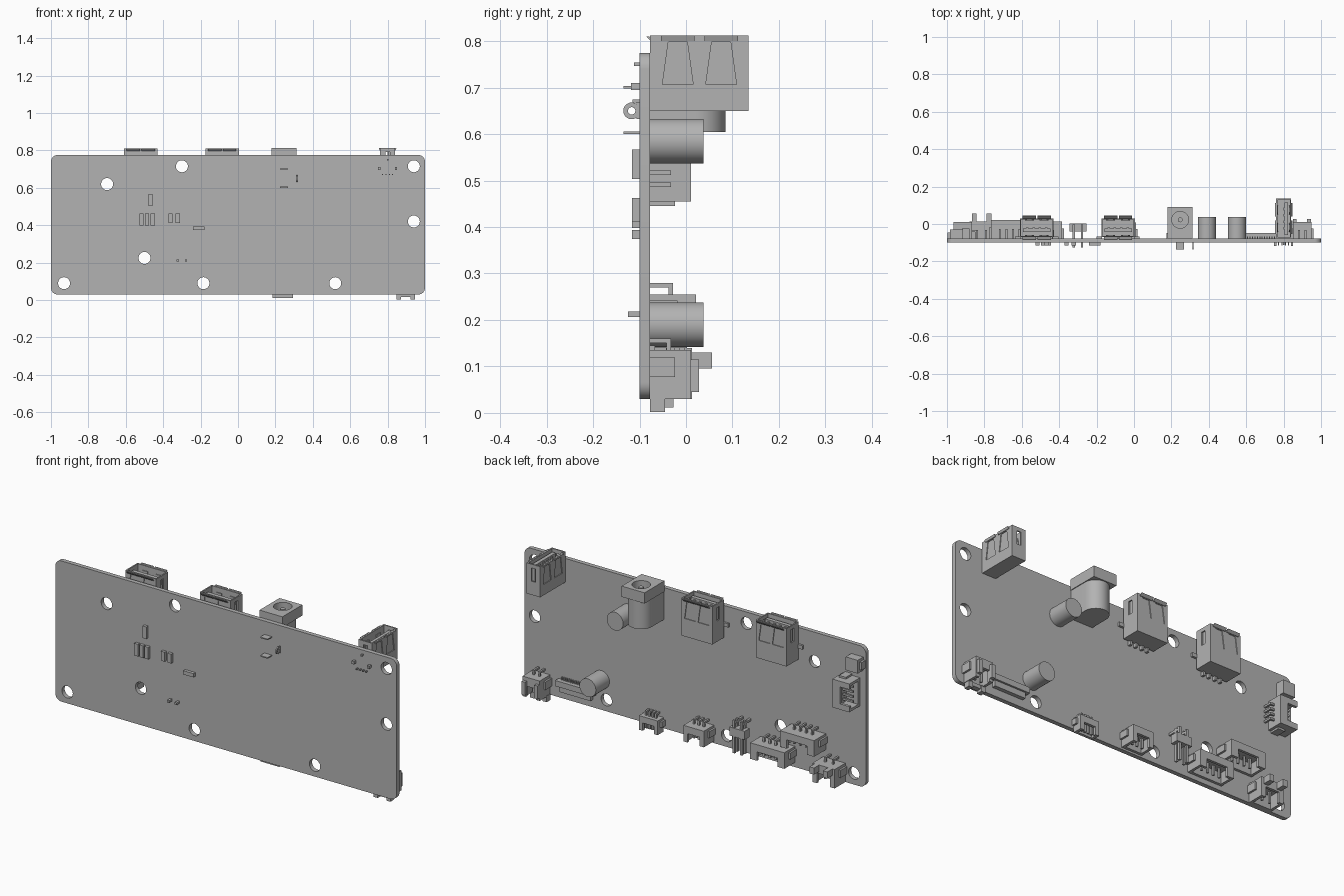
import bpy, bmesh, math
from mathutils import Matrix, Vector

if "Cube" in bpy.data.objects:
    bpy.data.objects.remove(bpy.data.objects["Cube"])

grey = bpy.data.materials.new("plain_grey")
grey.use_nodes = True
grey.diffuse_color = (0.45, 0.45, 0.45, 1)
grey.node_tree.nodes["Principled BSDF"].inputs["Base Color"].default_value = grey.diffuse_color

BACK, FRONT = -0.077, -0.1


def box(bm, x, y, z, taper=1.0):
    """Box between (low, high) ranges; taper narrows the top along x."""
    middle = [(r[0] + r[1]) / 2 for r in (x, y, z)]
    size = [r[1] - r[0] for r in (x, y, z)]
    made = bmesh.ops.create_cube(bm, size=1)["verts"]
    for v in made:
        narrow = taper if v.co.z > 0 else 1
        v.co = Vector((v.co.x * narrow * size[0], v.co.y * size[1], v.co.z * size[2])) + Vector(middle)
    return made


def rod(bm, centre, radius, length, axis="Y", sides=40):
    turn = Matrix.Rotation(math.pi / 2, 4, "X") if axis == "Y" else Matrix()
    bmesh.ops.create_cone(bm, cap_ends=True, segments=sides, radius1=radius, radius2=radius,
                          depth=length, matrix=Matrix.Translation(centre) @ turn)


def new_object(name, bm):
    mesh = bpy.data.meshes.new(name)
    bm.to_mesh(mesh)
    bm.free()
    obj = bpy.data.objects.new(name, mesh)
    bpy.context.collection.objects.link(obj)
    return obj


def finish(name, body, cuts=None, extras=None, matrix=Matrix()):
    """Cut the body, add the uncut extras, place and shade the part."""
    obj = new_object(name, body)
    if cuts:
        cutter = new_object(name + "_cutter", cuts)
        cutter.hide_render = True
        mod = obj.modifiers.new("cut", "BOOLEAN")
        mod.object, mod.operation, mod.solver, mod.use_self = cutter, "DIFFERENCE", "EXACT", True
        shape = obj.evaluated_get(bpy.context.evaluated_depsgraph_get())
        cut_mesh = bpy.data.meshes.new_from_object(shape)
        obj.modifiers.clear()
        obj.data = cut_mesh
        bpy.data.objects.remove(cutter)
    if extras:
        extras.from_mesh(obj.data)
        extras.to_mesh(obj.data)
        extras.free()
    obj.data.transform(matrix)
    obj.data.materials.clear()
    obj.data.materials.append(grey)
    bpy.ops.object.select_all(action="DESELECT")
    obj.select_set(True)
    bpy.context.view_layer.objects.active = obj
    bpy.ops.object.shade_smooth_by_angle(angle=math.radians(30))
    return obj


# Board with rounded corners and mounting holes
board, holes = bmesh.new(), bmesh.new()
box(board, (-1, 1), (FRONT, BACK), (0.03, 0.775))
corners = [e for e in board.edges if abs(e.verts[0].co.y - e.verts[1].co.y) > 0.01]
bmesh.ops.bevel(board, geom=corners, offset=0.035, segments=8, profile=0.5, affect="EDGES")
for x, z in ((-0.7, 0.62), (-0.3, 0.715), (0.94, 0.715), (0.94, 0.42),
             (-0.5, 0.225), (-0.93, 0.09), (-0.185, 0.09), (0.52, 0.09)):
    rod(holes, (x, FRONT, z), 0.032, 0.2)
finish("circuit_board", board, holes)


def usb_socket(name, width, depth, height, matrix, flare=0.012):
    """Shell open at +z, with spring fingers on both wide faces and a tongue."""
    body, cuts, extra = bmesh.new(), bmesh.new(), bmesh.new()
    w, d, wall = width / 2, depth / 2, 0.007
    box(body, (-w, w), (-d, d), (0, height))
    box(cuts, (wall - w, w - wall), (wall - d, d - wall), (height * 0.3, height + 0.1))
    for side in (-1, 1):
        for x in (-0.22 * width, 0.22 * width):
            box(cuts, (x - 0.033, x + 0.033), (side * d - 0.004, side * d + 0.004),
                (height - 0.105, height - 0.014), 0.62)
            box(extra, (x - 0.024, x + 0.024), (side * (d - 0.008) - 0.003, side * (d - 0.008) + 0.003),
                (height - 0.107, height - 0.026), 0.62)
            # Flared lip above each finger
            lip = box(extra, (x - 0.036, x + 0.036), (side * d - 0.003, side * d + 0.003),
                      (height - 0.012, height))
            for v in lip:
                v.co.y += side * flare * (v.co.z > height - 0.006)
        # Narrow side slot
        box(cuts, (side * w - 0.01, side * w + 0.01), (-0.012, 0.012), (height - 0.09, height - 0.02))
    for v in list(cuts.verts):
        v.co.y *= 1.0
    box(extra, (-w * 0.82, w * 0.82), (-0.024, -0.004), (height * 0.25, height - 0.012))
    for i in range(4):
        x = (i - 1.5) * 0.034
        box(extra, (x - 0.007, x + 0.007), (-0.004, 0.001), (height * 0.25, height - 0.02))
    return finish(name, body, cuts, extra, matrix)


for label, x in (("right", -0.52), ("centre", -0.085)):
    usb_socket(label + "_usb_socket", 0.18, 0.1, 0.2, Matrix.Translation((x, -0.02, 0.61)))
    legs = bmesh.new()
    for side in (-1, 1):
        lo, hi = sorted((x + side * 0.085, x + side * 0.115))
        box(legs, (lo, hi), (BACK, -0.066), (0.67, 0.69))
        box(legs, (x + side * 0.05 - 0.006, x + side * 0.05 + 0.006), (BACK, -0.06), (0.59, 0.62))
        box(legs, (x + side * 0.018 - 0.006, x + side * 0.018 + 0.006), (BACK, -0.06), (0.59, 0.62))
    finish(label + "_usb_legs", legs)
usb_socket("upright_usb_socket", 0.212, 0.08, 0.162,
           Matrix.Translation((0.8, 0.029, 0.65)) @ Matrix.Rotation(math.pi / 2, 4, "Z"), 0.004)

# Power jack: square flange, round barrel, hollow bore and centre pin
jack, bore, pin = bmesh.new(), bmesh.new(), bmesh.new()
box(jack, (0.18, 0.314), (BACK, 0.09), (0.755, 0.812))
rod(jack, (0.247, 0.022, 0.685), 0.063, 0.16, "Z")
box(jack, (0.184, 0.31), (BACK, 0.022), (0.605, 0.765))
rod(bore, (0.247, 0.022, 0.75), 0.045, 0.2, "Z")
rod(pin, (0.247, 0.022, 0.71), 0.013, 0.18, "Z", 20)
finish("power_jack", jack, bore, pin)

# Capacitors
for label, x, z in (("upper", 0.39, 0.585), ("lower", 0.55, 0.19)):
    can = bmesh.new()
    rod(can, (x, -0.02, z), 0.048, 0.115)
    finish(label + "_capacitor", can)


def header(name, x, z, width, height, depth, pins, turn=0.0, posts=0.0):
    """Side-entry shroud open at -z, notched on top, with bent pins behind."""
    body, cuts, extra = bmesh.new(), bmesh.new(), bmesh.new()
    w, wall = width / 2, 0.014
    box(body, (-w, w), (0, depth), (0, height))
    box(cuts, (wall - w, w - wall), (wall, depth - wall), (-0.05, height * 0.7))
    box(cuts, (-w * 0.6, w * 0.6), (depth * 0.5, depth + 0.05), (-0.05, height * 0.55))
    for i in range(pins):
        px = (i - (pins - 1) / 2) * width * 0.7 / pins
        xs = (px - 0.005, px + 0.005)
        box(extra, xs, (depth * 0.4, depth * 0.4 + 0.01), (height * 0.1, height + 0.025))
        box(extra, xs, (0, depth * 0.4 + 0.01), (height + 0.015, height + 0.025))
    for side in (-1, 1):
        # Side rib and optional tall post
        lo, hi = sorted((side * w, side * (w + 0.01)))
        box(extra, (lo, hi), (0, depth * 0.6), (height * 0.45, height * 0.85))
        if posts:
            box(extra, (side * w * 0.6 - 0.013, side * w * 0.6 + 0.013),
                (depth * 0.8, depth + posts), (height * 0.65, height))
    place = Matrix.Translation((x, BACK, z)) @ Matrix.Rotation(turn, 4, "Y")
    finish(name, body, cuts, extra, place)


header("left_corner_header", 0.9, 0.03, 0.1, 0.105, 0.088, 2)
header("small_header", 0.24, 0.012, 0.11, 0.075, 0.05, 4)
header("middle_header", -0.05, 0.04, 0.12, 0.085, 0.085, 3)
header("wide_header", -0.485, 0.055, 0.2, 0.085, 0.09, 4)
header("raised_wide_header", -0.665, 0.17, 0.2, 0.085, 0.098, 4)
header("right_corner_header", -0.815, 0.03, 0.13, 0.1, 0.09, 2, 0, 0.043)
header("side_header", -0.965, 0.53, 0.15, 0.1, 0.088, 4, math.pi / 2)

# Feet and latch of the left corner header
latch = bmesh.new()
for x in (0.86, 0.935):
    box(latch, (x - 0.012, x + 0.012), (BACK, -0.045), (0.002, 0.035))
    box(latch, (x - 0.01, x + 0.01), (0.01, 0.028), (0.045, 0.115))
box(latch, (0.86, 0.935), (BACK, -0.05), (0.016, 0.035))
finish("corner_latch", latch)

# Flat cable socket with a row of contacts
strip = bmesh.new()
box(strip, (0.58, 0.8), (BACK, -0.047), (0.1, 0.13))
box(strip, (0.6, 0.78), (BACK, -0.057), (0.07, 0.1))
for i in range(14):
    x = 0.605 + i * 0.013
    box(strip, (x, x + 0.005), (BACK, -0.067), (0.13, 0.145))
finish("flat_cable_socket", strip)

# Bent pin header
pins = bmesh.new()
box(pins, (-0.345, -0.255), (-0.04, 0.002), (0.14, 0.185))
for x in (-0.322, -0.278):
    for y in (-0.03, -0.008):
        box(pins, (x - 0.006, x + 0.006), (y - 0.006, y + 0.006), (0.05, 0.225))
    box(pins, (x - 0.006, x + 0.006), (-0.125, -0.002), (0.206, 0.218))
finish("pin_header", pins)

# Switch block near the right edge
switch = bmesh.new()
box(switch, (-0.985, -0.915), (BACK, -0.03), (0.65, 0.72))
box(switch, (-0.997, -0.985), (BACK, -0.045), (0.665, 0.705))
finish("edge_switch", switch)

# Small chips on the front face
chips = bmesh.new()
for x, z, w, h in ((-0.516, 0.43, 0.022, 0.064), (-0.486, 0.43, 0.022, 0.064),
                   (-0.456, 0.43, 0.022, 0.064), (-0.467, 0.535, 0.022, 0.064),
                   (-0.36, 0.437, 0.022, 0.05), (-0.322, 0.437, 0.022, 0.05),
                   (-0.21, 0.384, 0.06, 0.02)):
    box(chips, (x - w / 2, x + w / 2), (-0.116, FRONT), (z - h / 2, z + h / 2))
finish("front_chips", chips)

# Solder lugs of the jack, one of them with an eye
lugs = bmesh.new()
for z in (0.6, 0.698):
    box(lugs, (0.225, 0.268), (-0.135, FRONT), (z, z + 0.006))
finish("jack_lugs", lugs)
eye, eye_hole, base = bmesh.new(), bmesh.new(), bmesh.new()
upright = Matrix.Translation((0.316, -0.117, 0.65)) @ Matrix.Rotation(math.pi / 2, 4, "Y")
rod(eye, (0, 0, 0), 0.018, 0.006, "Z", 24)
rod(eye_hole, (0, 0, 0), 0.008, 0.03, "Z", 24)
box(base, (-0.018, 0.018), (0.011, 0.018), (-0.003, 0.003))
finish("jack_eye_lug", eye, eye_hole, base, upright)

# Solder tails of the upright socket
tails = bmesh.new()
for x in (0.755, 0.845):
    box(tails, (x - 0.006, x + 0.006), (-0.118, FRONT), (0.695, 0.71))
for i in range(4):
    x = 0.773 + i * 0.018
    box(tails, (x - 0.003, x + 0.003), (-0.115, FRONT), (0.668, 0.674))
box(tails, (0.796, 0.804), (-0.112, FRONT), (0.746, 0.754))
finish("upright_usb_tails", tails)
